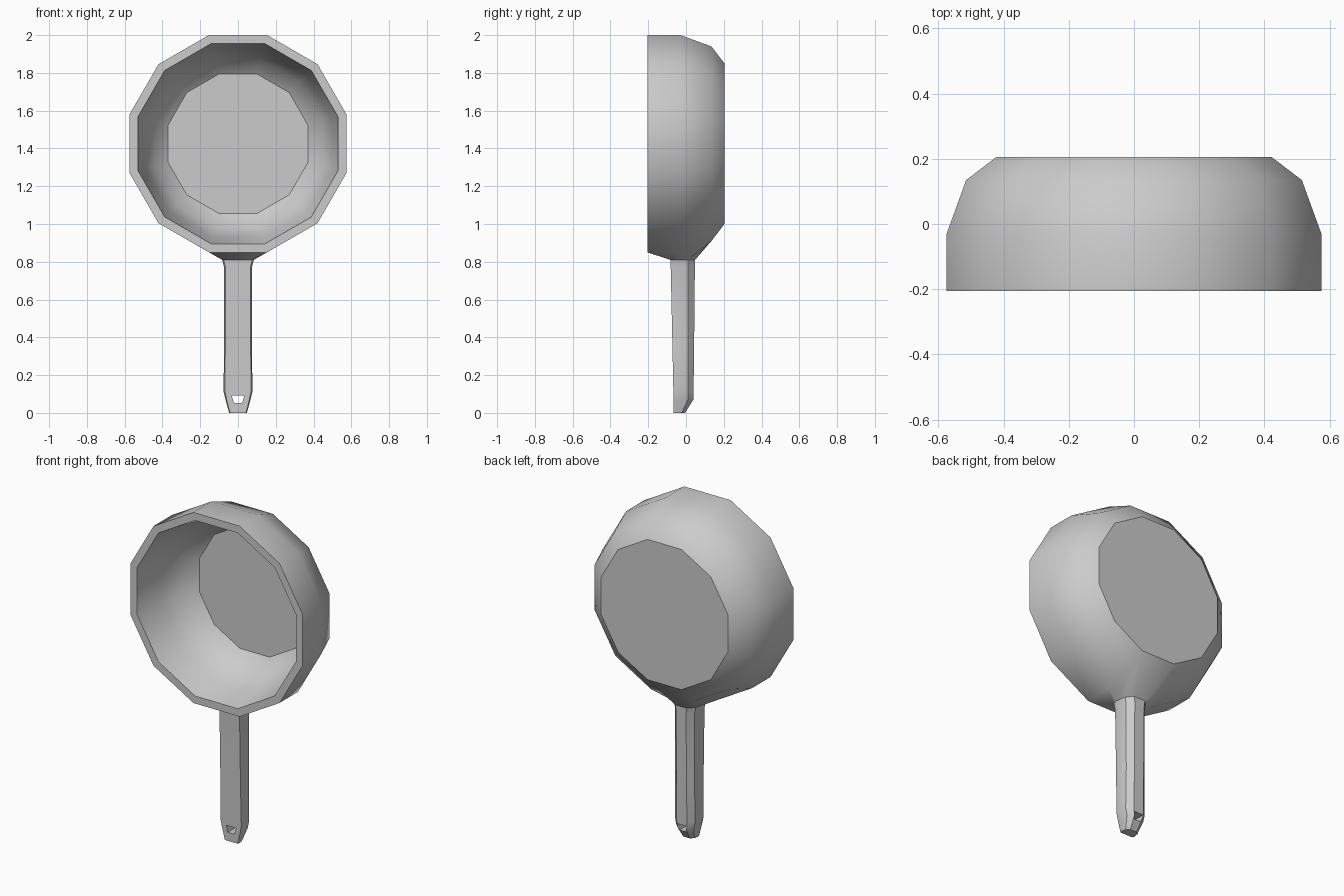
import bpy, bmesh, math

if "Cube" in bpy.data.objects:
    bpy.data.objects.remove(bpy.data.objects["Cube"])

SIDES = 12
CENTRE_Z = 1.425

def make_object(name, bm):
    bmesh.ops.recalc_face_normals(bm, faces=bm.faces[:])
    mesh = bpy.data.meshes.new(name)
    bm.to_mesh(mesh)
    bm.free()
    obj = bpy.data.objects.new(name, mesh)
    bpy.context.collection.objects.link(obj)
    return obj

def bowl_ring(bm, apothem, y):
    # vertices 0 and 1 span the lowest side, where the handle joins
    r = apothem / math.cos(math.pi / SIDES)
    angles = [math.radians(-105 + 360 / SIDES * i) for i in range(SIDES)]
    return [bm.verts.new((r * math.cos(a), y, CENTRE_Z + r * math.sin(a))) for a in angles]

def handle_ring(bm, z, w_front, w_max, y0, y1):
    # flat front, rounded back
    h = y1 - y0
    half = [(w_front, y0), (w_max, y0 + 0.2 * h), (w_max * 0.88, y0 + 0.72 * h), (w_max * 0.45, y1)]
    pts = [(-x, y) for x, y in half] + half[::-1]
    return [bm.verts.new((x, y, z)) for x, y in pts]

def bridge(bm, a, b, skip_first=False):
    n = len(a)
    for i in range(1 if skip_first else 0, n):
        j = (i + 1) % n
        bm.faces.new((a[i], a[j], b[j], b[i]))

bm = bmesh.new()

# bowl: outer wall, left open on the lowest side for the handle
outer = [bowl_ring(bm, r, y) for r, y in
         [(0.575, -0.205), (0.575, -0.03), (0.515, 0.135), (0.423, 0.205)]]
for a, b in zip(outer, outer[1:]):
    bridge(bm, a, b, skip_first=True)
bm.faces.new(outer[-1])

# bowl: rim, inner wall and floor
inner = [bowl_ring(bm, r, y) for r, y in
         [(0.53, -0.205), (0.495, -0.03), (0.445, 0.1), (0.37, 0.16)]]
for a, b in zip([outer[0]] + inner, inner):
    bridge(bm, a, b)
bm.faces.new(inner[-1])

# handle: flares out of the open side of the bowl
loop = [r[0] for r in outer] + [r[1] for r in outer[::-1]]
sections = [(0.81, 0.076, 0.083, -0.082, 0.048),
            (0.775, 0.067, 0.075, -0.081, 0.047),
            (0.36, 0.067, 0.073, -0.072, 0.043),
            (0.115, 0.069, 0.077, -0.067, 0.040),
            (0.07, 0.060, 0.066, -0.066, 0.039),
            (0.0, 0.042, 0.047, -0.065, -0.005)]
for s in sections:
    ring = handle_ring(bm, *s)
    bridge(bm, loop, ring)
    loop = ring
bm.faces.new(loop)
pan = make_object("saucepan", bm)

# hanging hole: tapered slot through the handle end
bm = bmesh.new()
ends = [[bm.verts.new((x, y, z)) for x, z in
         [(-0.022, 0.052), (0.022, 0.052), (0.033, 0.092), (-0.033, 0.092)]]
        for y in (-0.2, 0.2)]
bridge(bm, *ends)
for e in ends:
    bm.faces.new(e)
cutter = make_object("hole_cutter", bm)
cutter.hide_render = True

cut = pan.modifiers.new("hanging_hole", 'BOOLEAN')
cut.operation = 'DIFFERENCE'
cut.solver = 'EXACT'
cut.object = cutter
bpy.context.view_layer.objects.active = pan
pan.select_set(True)
bpy.ops.object.modifier_apply(modifier=cut.name)
bpy.data.objects.remove(cutter)

# smooth walls, crisp rim and base
bpy.ops.object.shade_smooth_by_angle(angle=math.radians(35))
